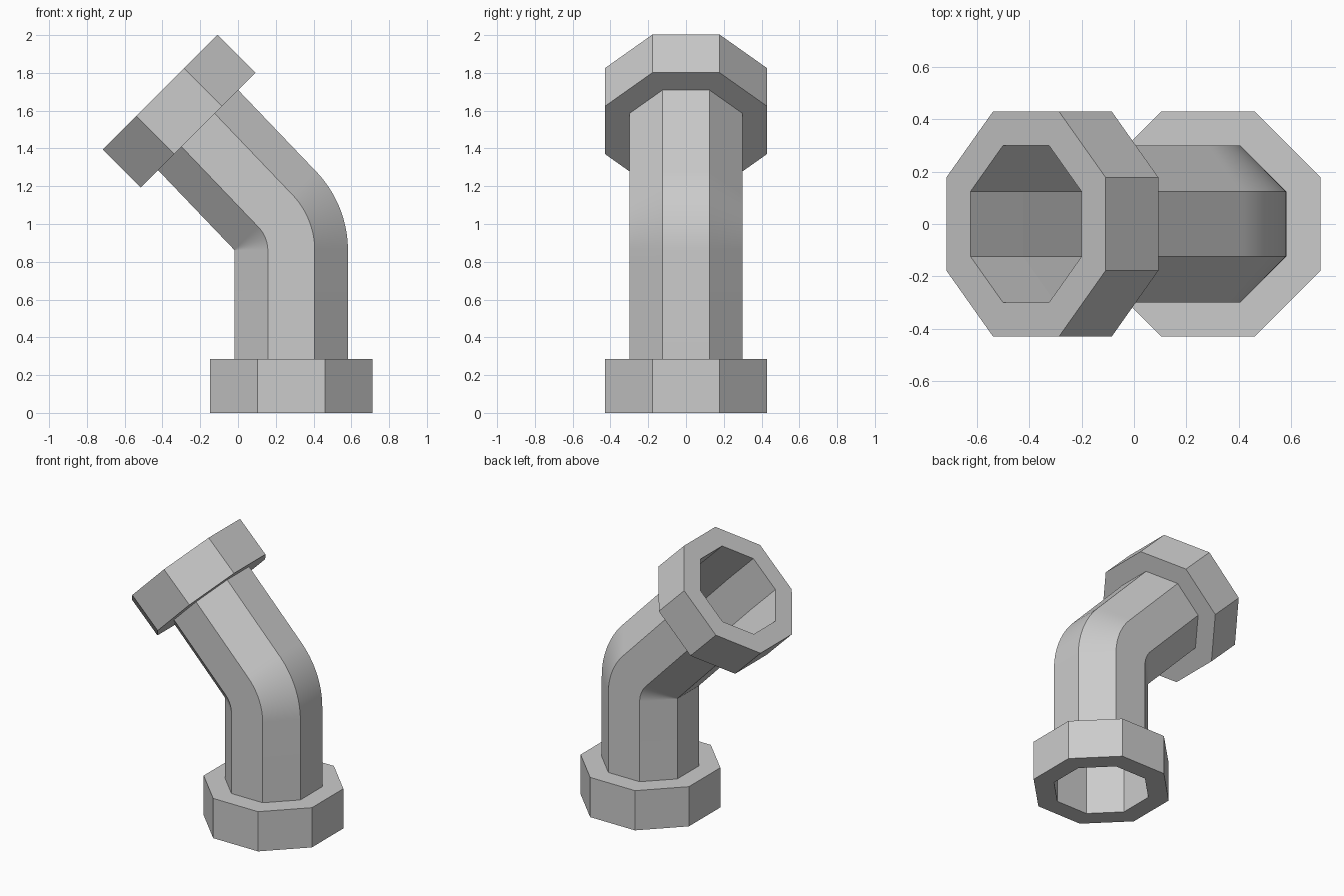
import bpy, bmesh, math
from mathutils import Vector

if "Cube" in bpy.data.objects:
    bpy.data.objects.remove(bpy.data.objects["Cube"])

END_A = 0.43      # flange apothem
PIPE_A = 0.30     # pipe apothem
HEIGHT = 0.285    # flange thickness
TILT = math.radians(45)


def octagon(bm, cx, cz, tilt, apothem):
    """Octagonal ring with flats on the axes, leaning toward -x by tilt."""
    r = apothem / math.cos(math.pi / 8)
    ring = []
    for i in range(8):
        a = math.pi / 8 + i * math.pi / 4
        u = r * math.cos(a)
        ring.append(bm.verts.new((cx + u * math.cos(tilt), r * math.sin(a),
                                  cz + u * math.sin(tilt))))
    return ring


def loft(name, sections, closed=False):
    bm = bmesh.new()
    rings = [octagon(bm, *s) for s in sections]
    pairs = list(zip(rings, rings[1:]))
    if closed:
        pairs.append((rings[-1], rings[0]))
    for a, b in pairs:
        for i in range(8):
            j = (i + 1) % 8
            bm.faces.new((a[i], a[j], b[j], b[i]))
    bmesh.ops.recalc_face_normals(bm, faces=bm.faces)
    mesh = bpy.data.meshes.new(name)
    bm.to_mesh(mesh)
    bm.free()
    ob = bpy.data.objects.new(name, mesh)
    bpy.context.collection.objects.link(ob)
    return ob


def flange(name, start, tilt):
    """Hollow octagonal collar running from start along the tilted axis."""
    end = Vector(start) + HEIGHT * Vector((-math.sin(tilt), math.cos(tilt)))
    loft(name, [(*start, tilt, PIPE_A), (*start, tilt, END_A),
                (*end, tilt, END_A), (*end, tilt, PIPE_A)], closed=True)


# End collars
base = (0.282, 0.0)
upper = (-0.211, 1.497)
flange("bottom_flange", base, 0.0)
flange("top_flange", upper, TILT)

# Thin-walled pipe: straight run, 45 degree bend, straight run
bend_x, bend_z, steps = -0.021, 0.86, 16
bend_r = base[0] - bend_x
path = [(base[0], HEIGHT, 0.0, PIPE_A)]
for k in range(steps + 1):
    t = TILT * k / steps
    path.append((bend_x + bend_r * math.cos(t), bend_z + bend_r * math.sin(t), t, PIPE_A))
path.append((*upper, TILT, PIPE_A))
pipe = loft("elbow_pipe", path)

# Smooth along the bend, crisp along the octagon corners
bpy.context.view_layer.objects.active = pipe
pipe.select_set(True)
bpy.ops.object.shade_smooth_by_angle(angle=math.radians(30))
